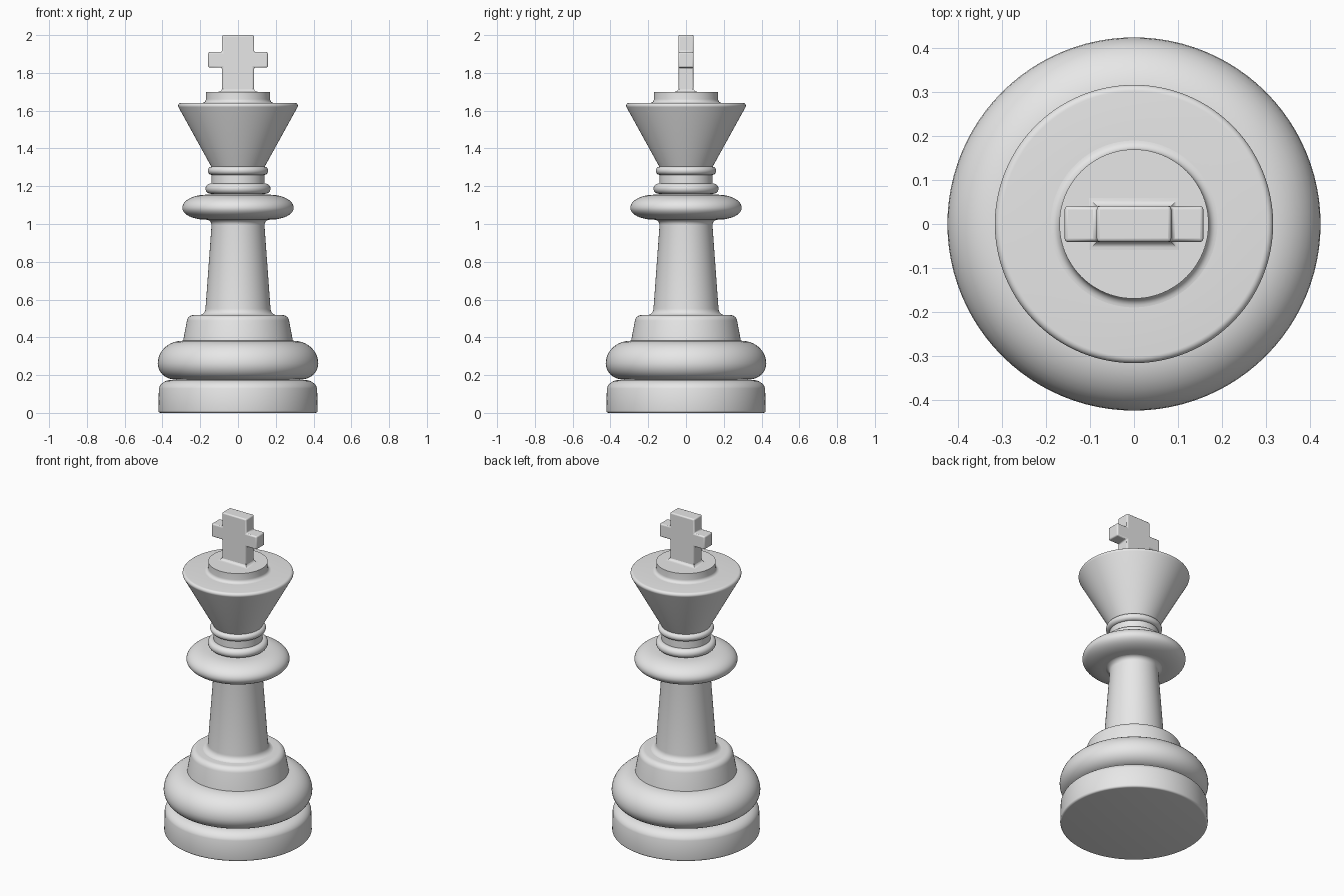
import bpy, bmesh
from math import sin, cos, radians, pi

if "Cube" in bpy.data.objects:
    bpy.data.objects.remove(bpy.data.objects["Cube"])

grey = bpy.data.materials.new("light_grey")
grey.use_nodes = True
grey.diffuse_color = (0.8, 0.8, 0.8, 1)
grey.node_tree.nodes["Principled BSDF"].inputs["Base Color"].default_value = (0.8, 0.8, 0.8, 1)


def arc(r, z, rr, rz, start, end, steps=8):
    """Elliptic arc of (radius, height) points; 0 degrees is outward, 90 is up."""
    angles = [radians(start + (end - start) * i / steps) for i in range(steps + 1)]
    return [(r + rr * cos(a), z + rz * sin(a)) for a in angles]


def finish(name, bm, bevel=0):
    bmesh.ops.recalc_face_normals(bm, faces=bm.faces)
    mesh = bpy.data.meshes.new(name)
    bm.to_mesh(mesh)
    bm.free()
    mesh.materials.append(grey)
    obj = bpy.data.objects.new(name, mesh)
    bpy.context.collection.objects.link(obj)
    if bevel:
        mod = obj.modifiers.new("soft_edges", "BEVEL")
        mod.width, mod.segments = bevel, 3
    bpy.ops.object.select_all(action="DESELECT")
    obj.select_set(True)
    bpy.context.view_layer.objects.active = obj
    bpy.ops.object.shade_smooth_by_angle(angle=radians(35))
    return obj


def skin(bm, rings):
    """Bridge matching rings of points and cap both ends."""
    loops = [[bm.verts.new(p) for p in ring] for ring in rings]
    for low, high in zip(loops, loops[1:]):
        for i in range(len(low)):
            j = (i + 1) % len(low)
            bm.faces.new((low[i], low[j], high[j], high[i]))
    bm.faces.new(loops[0])
    bm.faces.new(loops[-1])


def lathe(name, profile, sides=96):
    bm = bmesh.new()
    turns = [2 * pi * i / sides for i in range(sides)]
    skin(bm, [[(r * cos(a), r * sin(a), z) for a in turns] for r, z in profile])
    return finish(name, bm)


# Base slab with a rounded shoulder
lathe("base_slab", arc(0.41, 0.012, 0.012, 0.012, -90, 0, 4)
      + arc(0.35, 0.12, 0.07, 0.055, 10, 90) + [(0.3, 0.176)])

# Swelling base ring
lathe("base_bulge", [(0.3, 0.173)] + arc(0.335, 0.262, 0.09, 0.085, -90, 0)
      + arc(0.295, 0.262, 0.13, 0.12, 10, 90))

# Tapered plinth
lathe("plinth", [(0.292, 0.37), (0.29, 0.385)]
      + arc(0.235, 0.482, 0.036, 0.036, 10, 90) + [(0.15, 0.518)])

# Stem, flared at both ends
lathe("stem", [(0.21, 0.515)] + arc(0.208, 0.553, 0.036, 0.036, 270, 180)
      + arc(0.17, 0.995, 0.03, 0.028, 180, 90) + [(0.17, 1.03)])

# Wide collar
lathe("collar", [(0.15, 1.02)] + arc(0.17, 1.085, 0.125, 0.062, -90, 0, 12)
      + arc(0.17, 1.085, 0.125, 0.07, 8, 90, 12))

# Neck and its two rings
lathe("neck", [(0.14, 1.14), (0.14, 1.31)])
for name, radius, height, half in (("lower_neck_ring", 0.145, 1.187, 0.027),
                                   ("upper_neck_ring", 0.138, 1.282, 0.022)):
    lathe(name, [(0.12, height - half)] + arc(radius, height, half, half, -90, 90, 12)
          + [(0.12, height + half)])

# Flared head with rolled rim
lathe("head", [(0.138, 1.295), (0.145, 1.31)]
      + arc(0.302, 1.626, 0.015, 0.015, -28, 90) + [(0.15, 1.641)])

# Low disc on top of the head
lathe("top_disc", [(0.19, 1.639)] + arc(0.19, 1.661, 0.02, 0.02, 270, 180, 6)
      + [(0.17, 1.7)])

# Cross: one extruded outline with softened edges
half_outline = [(0.085, 1.69), (0.085, 1.828), (0.158, 1.828),
                (0.158, 1.91), (0.085, 1.91), (0.085, 2)]
outline = half_outline + [(-x, z) for x, z in reversed(half_outline)]
bm = bmesh.new()
skin(bm, [[(x, y, z) for x, z in outline] for y in (-0.041, 0.041)])
finish("cross", bm, 0.008)

# Flared foot joining the cross to the disc
bm = bmesh.new()
foot = [(0.02 * (1 - sin(a)), 1.7 + 0.022 * (1 - cos(a)))
        for a in [radians(18 * i) for i in range(6)]]
skin(bm, [[(sx * (0.083 + d), sy * (0.039 + d), z)
           for sx, sy in ((1, 1), (-1, 1), (-1, -1), (1, -1))] for d, z in foot])
finish("cross_foot", bm)
